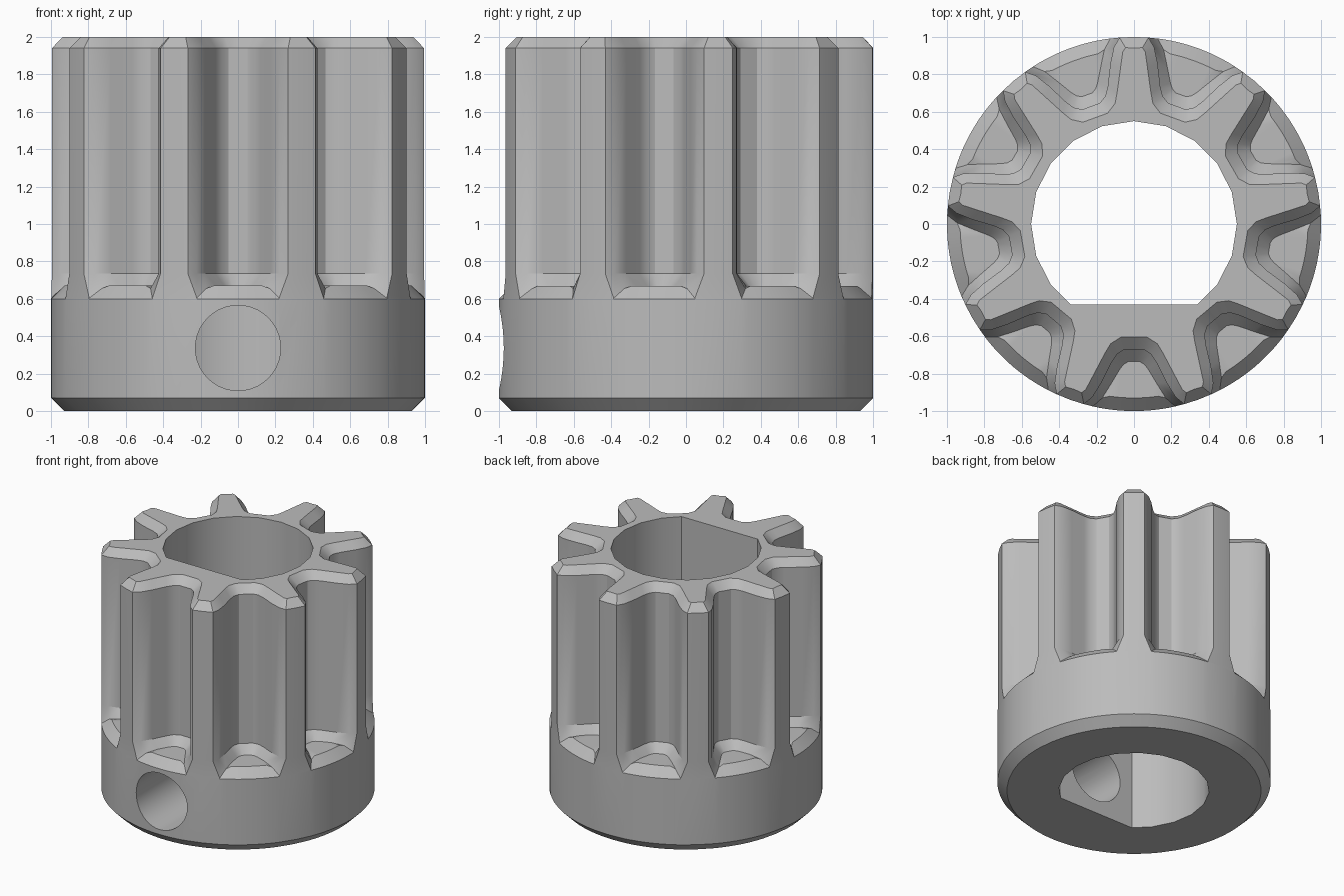
import bpy
import bmesh
from math import atan2, cos, hypot, pi, radians, sin
from mathutils import Matrix

cube = bpy.data.objects.get("Cube")
if cube:
    bpy.data.objects.remove(cube)

TEETH = 9
STEP = 2 * pi / TEETH
GAP_ANGLE = -pi / 2      # a gap faces the front
CHAMFER = 0.07

# Half outlines of one gap (radial, sideways): top face, wall, and foot of the wall
TOP = [(.605, 0), (.605, .07), (.64, .125), (.69, .155), (.8, .213), (.885, .258), (.902, .28)]
WALL = [(.67, 0), (.67, .05), (.695, .09), (.74, .12), (.85, .175), (.925, .222), (.963, .268)]
FOOT = [(.735, 0), (.735, .03), (.75, .055), (.775, .075), (.85, .12), (.93, .17), (.975, .22)]


def outline(half, tip):
    """Repeat a mirrored half gap and a tooth tip point around the gear."""
    gap = [(u, -v) for u, v in reversed(half[1:])] + half
    gap.append((tip * cos(STEP / 2), tip * sin(STEP / 2)))
    points = []
    for i in range(TEETH):
        a = GAP_ANGLE + i * STEP
        points += [(u * cos(a) - v * sin(a), u * sin(a) + v * cos(a)) for u, v in gap]
    return points


def at_radius(points, rule):
    result = []
    for x, y in points:
        a, r = atan2(y, x), rule(hypot(x, y))
        result.append((r * cos(a), r * sin(a)))
    return result


def level(points, z):
    return [(x, y, z) for x, y in points]


def shoulder(points):
    """Ledge height falls away near the rim."""
    return [(x, y, .67 - max(0, min(hypot(x, y), 1) - .93) * .95) for x, y in points]


def loft(name, rings):
    """Closed solid through rings of equal point count."""
    bm = bmesh.new()
    loops = [[bm.verts.new(p) for p in ring] for ring in rings]
    n = len(loops[0])
    for low, high in zip(loops, loops[1:]):
        for i in range(n):
            j = (i + 1) % n
            bm.faces.new((low[i], low[j], high[j], high[i]))
    bm.faces.new(loops[0][::-1])
    bm.faces.new(loops[-1])
    bmesh.ops.remove_doubles(bm, verts=bm.verts, dist=0.0005)
    bmesh.ops.recalc_face_normals(bm, faces=bm.faces)
    return make_object(name, bm)


def make_object(name, bm):
    mesh = bpy.data.meshes.new(name)
    bm.to_mesh(mesh)
    bm.free()
    obj = bpy.data.objects.new(name, mesh)
    bpy.context.collection.objects.link(obj)
    return obj


# Toothed body with a round collar below
foot = outline(FOOT, 1)
wall = outline(WALL, 1)
rim = at_radius(foot, lambda r: 1)
gear = loft("pinion_gear", [
    level(at_radius(rim, lambda r: 1 - CHAMFER), 0),
    level(rim, CHAMFER),
    level(rim, .6),
    shoulder(at_radius(foot, lambda r: max(r, .93))),
    shoulder(foot),
    level(wall, .735),
    level(wall, 1.94),
    level(outline(TOP, .94), 2),
])

# D-shaped bore cutter
bore_profile = []
for i in range(20):
    a = pi / 2 + i * pi / 10
    x, y = .55 * cos(a), .55 * sin(a)
    if y > -.46:
        bore_profile.append((x * (1.05 if y < -.43 else 1), max(y, -.43)))
bore = loft("bore_cutter", [level(bore_profile, -.2), level(bore_profile, 2.2)])

# Set screw hole cutter through the front wall
bm = bmesh.new()
bmesh.ops.create_cone(bm, cap_ends=True, segments=40, radius1=.228, radius2=.228, depth=1.2,
                      matrix=Matrix.Translation((0, -.7, .337)) @ Matrix.Rotation(radians(90), 4, 'X'))
screw = make_object("screw_hole_cutter", bm)

# Cut, keep the result and drop the cutters
for cutter in (bore, screw):
    cutter.hide_render = True
    mod = gear.modifiers.new(cutter.name, 'BOOLEAN')
    mod.operation = 'DIFFERENCE'
    mod.solver = 'EXACT'
    mod.object = cutter
bpy.context.view_layer.update()
evaluated = gear.evaluated_get(bpy.context.evaluated_depsgraph_get())
cut_mesh = bpy.data.meshes.new_from_object(evaluated)
gear.modifiers.clear()
gear.data = cut_mesh
for cutter in (bore, screw):
    bpy.data.objects.remove(cutter)

# Plain grey metal
metal = bpy.data.materials.new("grey_metal")
metal.use_nodes = True
colour = (.5, .5, .5, 1)
metal.diffuse_color = colour
metal.node_tree.nodes["Principled BSDF"].inputs["Base Color"].default_value = colour
gear.data.materials.clear()
gear.data.materials.append(metal)

bpy.ops.object.select_all(action='DESELECT')
gear.select_set(True)
bpy.context.view_layer.objects.active = gear
bpy.ops.object.shade_smooth_by_angle(angle=radians(32))
